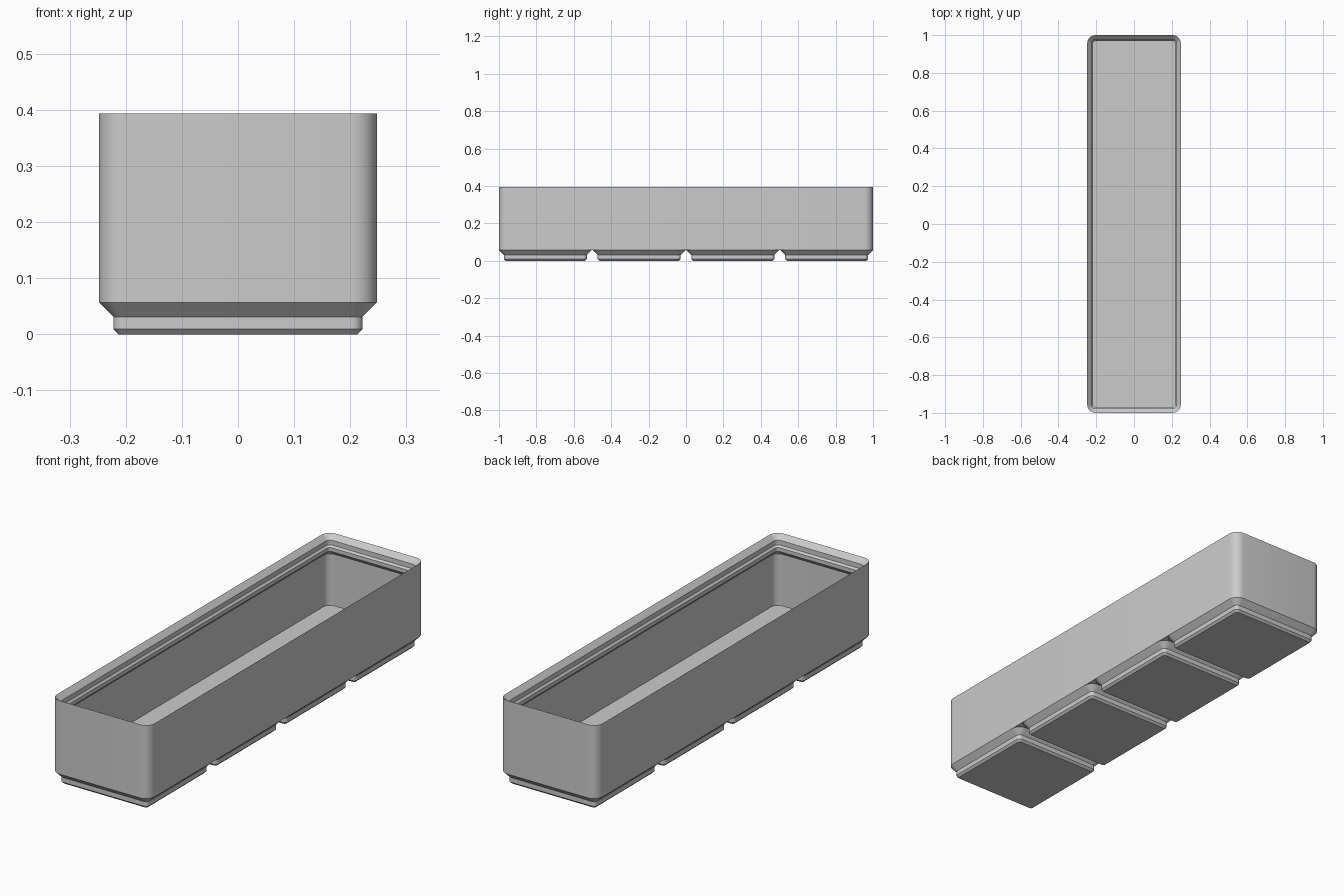
import bpy, bmesh, math

cube = bpy.data.objects.get("Cube")
if cube:
    bpy.data.objects.remove(cube, do_unlink=True)

WIDTH, LENGTH, HEIGHT = 0.4955, 2.0, 0.393
RADIUS, CORNER_STEPS = 0.0448, 8
FOOT_TOP, PITCH = 0.0567, 0.5015

grey = bpy.data.materials.new("plain grey")
grey.use_nodes = True
grey.diffuse_color = (0.6, 0.6, 0.6, 1)
grey.node_tree.nodes["Principled BSDF"].inputs["Base Color"].default_value = (0.6, 0.6, 0.6, 1)


def rounded_ring(bm, width, length, inset, z):
    """Rounded rectangle loop, moved inward by inset with matching corners."""
    r = RADIUS - inset
    cx, cy = width / 2 - RADIUS, length / 2 - RADIUS
    ring = []
    for corner, (sx, sy) in enumerate([(1, 1), (-1, 1), (-1, -1), (1, -1)]):
        for i in range(CORNER_STEPS + 1):
            a = (corner + i / CORNER_STEPS) * math.pi / 2
            ring.append(bm.verts.new((sx * cx + r * math.cos(a), sy * cy + r * math.sin(a), z)))
    return ring


def loft(name, width, length, profile, cap_start, cap_end, y=0):
    """Skin rounded rectangles through (inset, z) steps."""
    bm = bmesh.new()
    rings = [rounded_ring(bm, width, length, inset, z) for inset, z in profile]
    n = len(rings[0])
    for low, high in zip(rings, rings[1:]):
        for i in range(n):
            j = (i + 1) % n
            bm.faces.new((low[i], low[j], high[j], high[i]))
    if cap_start:
        bm.faces.new(rings[0][::-1])
    if cap_end:
        bm.faces.new(rings[-1])
    mesh = bpy.data.meshes.new(name)
    bm.to_mesh(mesh)
    bm.free()
    mesh.materials.append(grey)
    obj = bpy.data.objects.new(name, mesh)
    obj.location.y = y
    bpy.context.collection.objects.link(obj)
    bpy.ops.object.select_all(action="DESELECT")
    obj.select_set(True)
    bpy.context.view_layer.objects.active = obj
    bpy.ops.object.shade_smooth_by_angle(angle=math.radians(25))
    return obj


# Open bin: outer wall, stepped stacking lip, inner wall and floor
bin_profile = [
    (0, FOOT_TOP),
    (0, HEIGHT),
    (0.0227, HEIGHT - 0.0227),
    (0.0227, HEIGHT - 0.0442),
    (0.031, HEIGHT - 0.0525),
    (0.031, HEIGHT - 0.07),
    (0.0113, HEIGHT - 0.09),
    (0.0113, 0.067),
]
loft("bin_body", WIDTH, LENGTH, bin_profile, True, True)

# Four stepped feet in a row beneath the bin
foot_profile = [(0.035, 0), (0.0257, 0.0095), (0.0257, 0.031), (0, FOOT_TOP)]
for k in range(4):
    loft(f"foot_{k + 1}", WIDTH, WIDTH, foot_profile, True, False, (k - 1.5) * PITCH)
